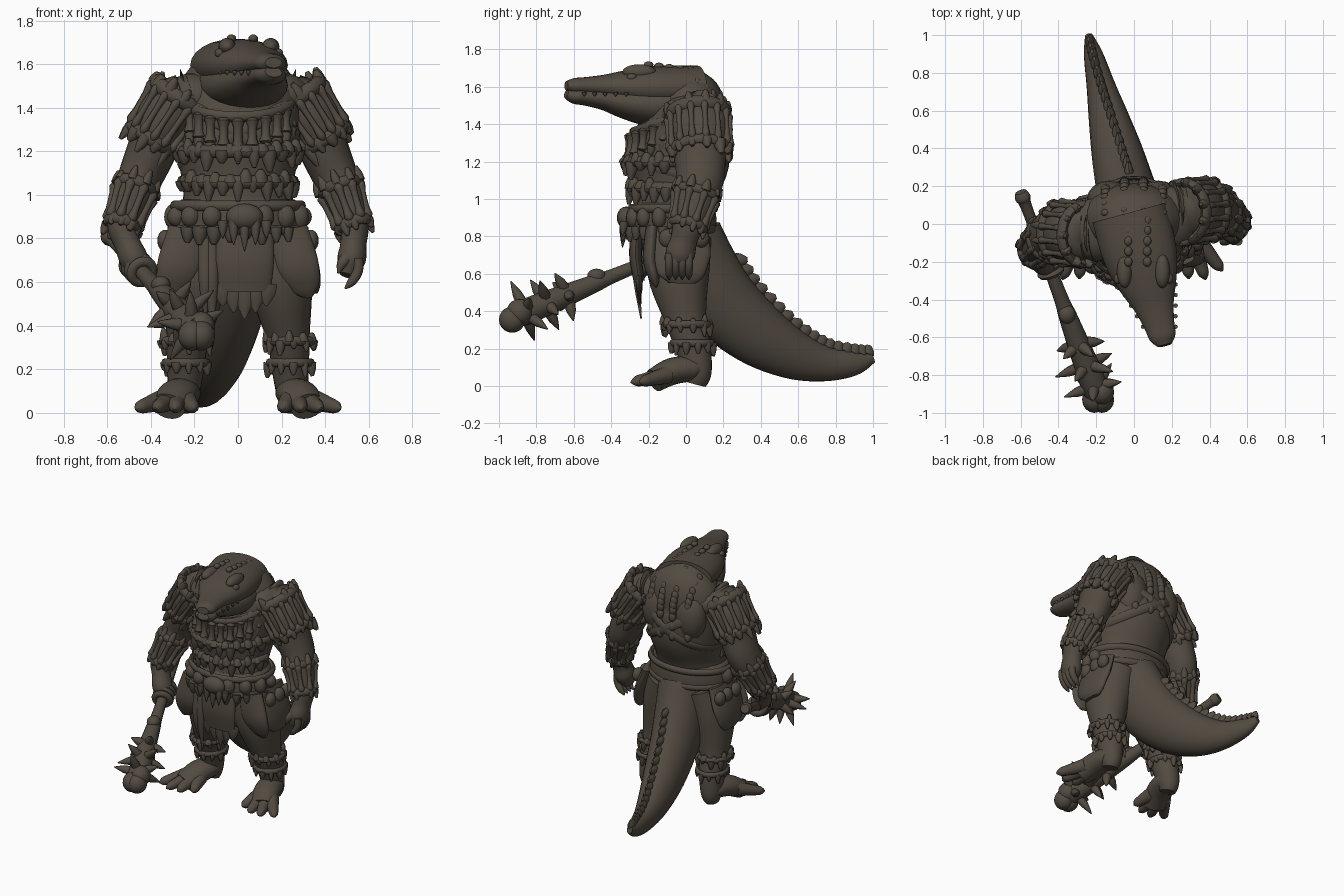
import bpy, bmesh, random
from math import sin, cos, pi, tau, sqrt, radians
from mathutils import Vector, Matrix

random.seed(4)
cube = bpy.data.objects.get("Cube")
if cube:
    bpy.data.objects.remove(cube, do_unlink=True)

BROWN = (.085, .07, .053, 1)
hide = bpy.data.materials.new("dark_brown")
hide.use_nodes = True
hide.diffuse_color = BROWN
for node in hide.node_tree.nodes:
    if node.type == 'BSDF_PRINCIPLED':
        node.inputs["Base Color"].default_value = BROWN
        node.inputs["Roughness"].default_value = .8

DOWN, UP = Vector((0, 0, -1)), Vector((0, 0, 1))
SIDES = (("left", 1), ("right", -1))


def finish(bm, name):
    bmesh.ops.recalc_face_normals(bm, faces=bm.faces[:])
    mesh = bpy.data.meshes.new(name)
    bm.to_mesh(mesh)
    bm.free()
    for poly in mesh.polygons:
        poly.use_smooth = True
    mesh.set_sharp_from_angle(angle=radians(50))
    mesh.materials.append(hide)
    bpy.context.collection.objects.link(bpy.data.objects.new(name, mesh))


def frame(axis):
    tangent = Vector(axis).normalized()
    reference = Vector((0, 1, 0)) if abs(tangent.x) > .95 else Vector((1, 0, 0))
    side = (reference - tangent * reference.dot(tangent)).normalized()
    return tangent, side, tangent.cross(side)


def spline(rows, steps):
    last = len(rows) - 1
    for i in range(last):
        before, start, end, after = (rows[max(0, min(last, i + k))] for k in (-1, 0, 1, 2))
        for step in range(steps):
            u = step / steps
            yield [b + u / 2 * (c - a + u * (2 * a - 5 * b + 4 * c - d + u * (3 * b - 3 * c + d - a)))
                   for a, b, c, d in zip(before, start, end, after)]
    yield list(rows[last])


def samples(rows, steps):
    points = list(spline(rows, steps))
    centres = [Vector(point[:3]) for point in points]
    for i, point in enumerate(points):
        ahead, behind = centres[min(i + 1, len(points) - 1)], centres[max(i - 1, 0)]
        yield centres[i], point[3], point[-1], frame(ahead - behind)


def skin(bm, rings, closed=False):
    count = len(rings[0])
    for k in range(len(rings) - (not closed)):
        near, far = rings[k], rings[(k + 1) % len(rings)]
        for j in range(count):
            following = (j + 1) % count
            bm.faces.new((near[j], near[following], far[following], far[j]))
    if not closed:
        bm.faces.new(rings[0])
        bm.faces.new(rings[-1])


def loft(bm, rows, depth=1, sides=24, steps=5):
    """Smooth tube through rows of x, y, z, width and optional depth."""
    skin(bm, [[bm.verts.new(centre + side * width * cos(tau * j / sides) + up * deep * depth * sin(tau * j / sides))
               for j in range(sides)] for centre, width, deep, (tangent, side, up) in samples(rows, steps)])


def around(centre, axis, width, depth, count, start=0, stop=tau):
    """Points on an ellipse with outward directions."""
    tangent, side, up = frame(axis)
    for i in range(count):
        angle = start + (stop - start) * (i + .5) / count
        across, along = side * cos(angle), up * sin(angle)
        yield Vector(centre) + across * width + along * depth, (across + along).normalized(), tangent


def hoop(bm, centre, axis, width, depth, thick, high, start=0, stop=tau):
    skin(bm, [[bm.verts.new(point + out * thick * cos(k * pi / 4) + tangent * high * sin(k * pi / 4))
               for k in range(8)] for point, out, tangent in around(centre, axis, width, depth, 36, start, stop)],
         closed=stop - start > 6)


def spike(bm, root, tip, radius, depth=1, blunt=.08):
    root, tip = Vector(root), Vector(tip)
    loft(bm, [(*root, radius), (*root.lerp(tip, .5), radius * .8), (*tip, radius * blunt)], depth, sides=8, steps=2)


def bone(bm, root, tip, radius):
    loft(bm, [(*root.lerp(tip, f), radius * k) for f, k in ((0, .5), (.1, 1.3), (.3, .9), (.7, .9), (.9, 1.3), (1, .5))],
         sides=8, steps=2)


def ball(bm, centre, size):
    bmesh.ops.create_uvsphere(bm, u_segments=16, v_segments=10, radius=1,
                              matrix=Matrix.Translation(centre) @ Matrix.Diagonal((*size, 1)))


def fringe(bm, centre, axis, width, depth, count, length, radius, start=0, stop=tau, flare=.12):
    for point, out, tangent in around(centre, axis, width, depth, count, start, stop):
        reach = (tangent + out * flare) * length * random.uniform(.55, 1.2)
        spike(bm, point, point + reach, radius * random.uniform(.8, 1.2), blunt=.3)


# Torso and shoulder muscles
torso = [(0, -.02, .6, .17, .13), (0, -.07, .85, .28, .2), (0, -.06, 1, .25, .21), (0, -.03, 1.2, .28, .26),
         (0, -.01, 1.4, .29, .24), (0, .01, 1.5, .27, .2), (0, -.02, 1.6, .2, .16), (0, -.05, 1.69, .09, .08)]
bm = bmesh.new()
loft(bm, torso, sides=36)
for name, s in SIDES:
    ball(bm, (s * .2, s * .03, 1.45), (.14, .17, .11))
    ball(bm, (s * .13, .13, 1.36), (.12, .1, .17))
finish(bm, "torso")

# Back scutes in rows
bm = bmesh.new()
for i, (centre, width, depth, axes) in enumerate(samples(torso, steps=6)):
    for column in (-1.5, -.5, .5, 1.5):
        x = column / 10
        if i % 2 and 1.2 < centre.z < 1.67 and abs(x) < width * .85:
            ball(bm, (x, centre.y + depth * sqrt(1 - (x / width) ** 2), centre.z), (.026, .022, .036))
finish(bm, "back_scutes")

# Head with separate jaws, turned a little to its left
snout = [(.06, .2), (-.1, .2), (-.22, .185), (-.33, .15), (-.44, .105), (-.54, .08), (-.6, .07), (-.64, .04)]
for name, height, drop in (("head", 1.61, .08), ("lower_jaw", 1.58, .4)):
    bm = bmesh.new()
    loft(bm, [(-.27 * y - .01, y, height - width * drop, width) for y, width in snout], depth=.6)
    finish(bm, name)
bm = bmesh.new()
for name, s in SIDES:
    ball(bm, (.05 + s * .1, -.25, 1.68), (.04, .09, .04))
    ball(bm, (.05 + s * .135, -.29, 1.65), (.022, .028, .022))
    ball(bm, (.15 + s * .035, -.6, 1.61), (.024, .026, .018))
    for i in range(5):
        tooth = Vector((.07 + .016 * i + s * (.15 - .016 * i), -.32 - .056 * i, 1.57))
        spike(bm, tooth, tooth + DOWN * .022, .012)
        ball(bm, (.02 + s * .05, .02 - .055 * i, 1.69 + .007 * i), (.022, .026, .018))
finish(bm, "brows_and_teeth")

# Tail with crest
tail = [(-.24 * y, y, z, radius) for y, z, radius in
        ((-.02, .76, .18), (.07, .61, .17), (.2, .44, .155), (.38, .28, .135), (.57, .17, .105),
         (.74, .12, .075), (.9, .12, .05), (1, .15, .02))]
bm = bmesh.new()
loft(bm, tail, depth=1.28)
finish(bm, "tail")
bm = bmesh.new()
for centre, radius, depth, (tangent, side, up) in list(samples(tail, steps=3))[4:-1]:
    top = centre - up * radius * 1.2
    spike(bm, top, top - up * (.035 + radius * .1) + tangent * .03, .025, depth=1.7, blunt=.3)
finish(bm, "tail_crest")

# Legs, toes and ankle guards
for name, s in SIDES:
    bm = bmesh.new()
    loft(bm, [(s * x, y, z, radius) for x, y, z, radius in
              ((.14, -.03, .8, .15), (.19, -.04, .6, .15), (.23, 0, .35, .1), (.24, .04, .2, .085),
               (.25, .06, .07, .07), (.25, .05, .01, .05))], depth=1.1)
    loft(bm, [(s * x, y, z, radius) for x, y, z, radius in
              ((.25, .1, .06, .05), (.25, .05, .09, .08), (.28, -.07, .08, .09), (.32, -.17, .03, .08))], depth=.8)
    for toe in range(4):
        root = Vector((s * (.24 + .035 * toe), -.1, .06))
        tip = Vector((s * (.2 + .09 * toe), -.24 - .06 * sin(toe), .02))
        loft(bm, [(*root.lerp(tip, f), radius) for f, radius in ((0, .05), (.6, .036), (.85, .028), (1, .005))], sides=10)
    finish(bm, name + "_leg")
    bm = bmesh.new()
    for z, radius in ((.33, .108), (.23, .098)):
        centre = (s * .24, .1 - z * .29, z)
        hoop(bm, centre, DOWN, radius, radius * 1.1, .015, .02)
        fringe(bm, centre, DOWN, radius, radius * 1.1, 11, .06, .022)
    fringe(bm, (s * .235, 0, .33), UP, .106, .12, 10, .05, .024)
    finish(bm, name + "_ankle_guard")

# Arms with shoulder pads and bracers
reach = [(.2, 1.44, .13), (.33, 1.38, .13), (.39, 1.22, .115), (.44, 1.1, .105), (.49, .98, .09),
         (.53, .86, .07), (.53, .78, .06), (.52, .7, .065), (.5, .63, .035)]
for (name, s), shoulder, bend, inward in zip(SIDES, (.075, -.045), (.27, .38), (0, .3)):
    arm = [(s * (x - inward * max(0, .85 - z)), shoulder - bend * max(0, 1.1 - z), z, radius) for x, z, radius in reach]
    bm = bmesh.new()
    loft(bm, arm, depth=1.2)
    finish(bm, name + "_arm")

    bm = bmesh.new()
    top, low = Vector((s * .27, shoulder - .01, 1.45)), Vector((s * .395, shoulder, 1.26))
    slope = low - top
    loft(bm, [(*top, .125), (*top.lerp(low, .5), .13), (*low, .115)], depth=1.2)
    hoop(bm, top, slope, .135, .155, .025, .035)
    hoop(bm, low, slope, .118, .152, .02, .028)
    ends = zip(around(top, slope, .145, .165, 14), around(low, slope, .13, .165, 14))
    for (upper, *_), (lower, *_) in ends:
        bone(bm, upper, lower, .016)
    fringe(bm, low, slope, .115, .15, 12, .075, .03)
    fringe(bm, top, -slope, .13, .15, 11, .06, .03, flare=.3)
    finish(bm, name + "_shoulder_pad")

    bm = bmesh.new()
    wrist, elbow = Vector(arm[5][:3]), Vector(arm[4][:3]).lerp(Vector(arm[3][:3]), .4)
    axis = wrist - elbow
    hoop(bm, elbow, axis, .095, .118, .014, .024)
    hoop(bm, wrist, axis, .075, .09, .018, .026)
    for (upper, *_), (lower, *_) in zip(around(elbow, axis, .097, .12, 9), around(wrist, axis, .078, .093, 9)):
        bone(bm, upper, lower, .018)
    fringe(bm, elbow, -axis, .095, .118, 9, .06, .026)
    fringe(bm, wrist, axis, .075, .088, 10, .05, .024)
    finish(bm, name + "_bracer")

# Open left hand
bm = bmesh.new()
for finger in range(4):
    y = -.09 + .035 * finger
    loft(bm, [(.55, y, .71, .024), (.55, y, .65, .023), (.52, y, .6, .02), (.49, y, .57, .004)], sides=10)
loft(bm, [(.53, -.06, .74, .035), (.48, -.09, .69, .026), (.46, -.1, .64, .005)], sides=10)
finish(bm, "left_fingers")

# Spiked club held in the right hand
butt, head = Vector((-.6, .17, .82)), Vector((-.19, -.91, .375))
along = head - butt
bm = bmesh.new()
loft(bm, [(*butt.lerp(head, f), radius) for f, radius in
          ((0, .03), (.03, .042), (.1, .03), (.5, .038), (.62, .05), (.9, .07), (1, .065))], sides=14)
for corner in ((1, 1, 1), (-1, -1, -1), (1, -1, -1)):
    ball(bm, head + Vector(corner) * .02, (.065, .07, .07))
ball(bm, butt.lerp(head, .6) + UP * .035, (.045, .05, .04))
for f, size in ((.75, .12), (.85, .15), (.95, .16)):
    for point, out, tangent in around(butt.lerp(head, f), along, .035, .035, 5, f * 9, f * 9 + tau):
        spike(bm, point, point + out * size * random.uniform(.75, 1) + tangent * random.uniform(-.04, .04), .032)
finish(bm, "spiked_club")
bm = bmesh.new()
for finger in range(4):
    hoop(bm, butt.lerp(head, .3 + .03 * finger), along, .05, .05, .025, .022)
finish(bm, "right_fingers")

# Bone collar and chest harness
bm = bmesh.new()
neck, tilt = Vector((0, -.05, 1.44)), Vector((0, .33, -.94))
hoop(bm, neck, tilt, .25, .245, .022, .025, -.3, pi + .3)
for point, out, tangent in around(neck, tilt, .25, .265, 11, .1, pi - .1):
    end = point + Vector((0, -.01, -.15 + .15 * abs(point.x)))
    bone(bm, point, end, .023)
    spike(bm, end, end + Vector((0, -.02, -.06)), .026, blunt=.3)
for z, width, depth in ((1.2, .275, .275), (1.06, .257, .245)):
    row = Vector((0, -.05, z))
    hoop(bm, row, DOWN, width, depth, .024, .03, -.1, pi + .1)
    fringe(bm, row, DOWN, width, depth, 11, .08, .032, .1, pi - .1)
    fringe(bm, row, UP, width, depth, 10, .05, .032, pi + .2, tau - .2)
for name, s in SIDES:
    hoop(bm, (0, -.02, 1.28), (s * .5, 0, -.85), .305, .265, .01, .03)
finish(bm, "chest_harness")

# Belt with skull and pouches
bm = bmesh.new()
waist = Vector((0, -.07, .9))
loft(bm, [(*(waist + UP * rise), width) for rise, width in ((-.08, .27), (-.05, .3), (.04, .29), (.08, .26))], depth=.78)
for rise in (-.06, .05):
    hoop(bm, waist + UP * rise, DOWN, .295, .225, .018, .024)
fringe(bm, waist + DOWN * .05, DOWN, .3, .235, 12, .07, .034, .1, pi - .1)
for point, out, tangent in around(waist, DOWN, .295, .23, 9, -.3, pi + .3):
    ball(bm, point, (.045, .04, random.uniform(.045, .065)))
ball(bm, (.03, -.32, .9), (.085, .05, .06))
for fang in range(-2, 3):
    x = .03 + .05 * fang
    spike(bm, (x, -.33, .88), (x, -.34, .74 + .03 * abs(fang)), .024)
finish(bm, "skull_belt")

# Ragged loincloth and hip panels
bm = bmesh.new()
loft(bm, [(.03, -.26, .86, .13), (.03, -.27, .7, .135), (.03, -.25, .56, .12)], depth=.25)
for tatter in range(-2, 3):
    x = .03 + .05 * tatter
    spike(bm, (x, -.25, .59), (x, -.25, .43 + .03 * abs(tatter)), .05, depth=.4)
for x, z in ((-.12, .36), (-.15, .44)):
    loft(bm, [(x, -.25, .8, .035), (x, -.265, .6, .03), (x, -.24, z, .006)], depth=.7, sides=10)
for name, s in SIDES:
    loft(bm, [(s * .23, -.18, .84, .09), (s * .27, -.19, .68, .1), (s * .31, -.17, .58, .07), (s * .33, -.16, .53, .015)],
         depth=.4)
    loft(bm, [(s * .27, -.03, .85, .04), (s * .32, -.03, .7, .045), (s * .345, -.02, .6, .035), (s * .345, -.02, .55, .02)],
         depth=3.6)
    for y in (-.1, 0, .08):
        ball(bm, (s * .335, y, .79), (.035, .045, .05))
finish(bm, "loincloth")
